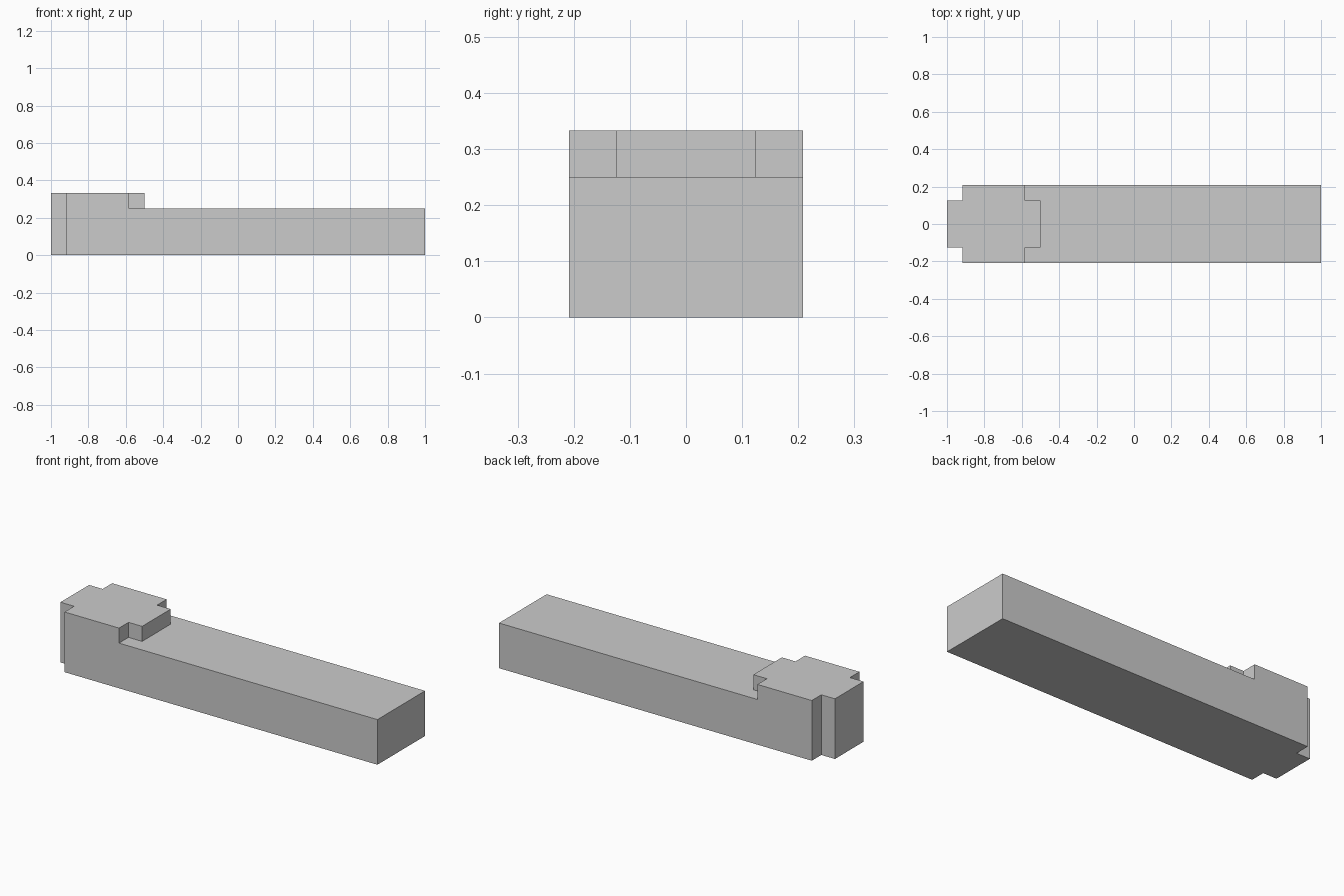
import bpy
import bmesh

if "Cube" in bpy.data.objects:
    bpy.data.objects.remove(bpy.data.objects["Cube"])

U = 1 / 12          # the model fits a grid of twelfths
W, T = 2.5 * U, 1.5 * U          # half widths of body and tabs
X0, X1, X2, X3, X4 = -1, -11 * U, -7 * U, -6 * U, 1

bm = bmesh.new()


def raise_faces(faces, height):
    """Extrude faces straight up."""
    out = bmesh.ops.extrude_face_region(bm, geom=faces)["geom"]
    verts = [g for g in out if isinstance(g, bmesh.types.BMVert)]
    bmesh.ops.translate(bm, verts=verts, vec=(0, 0, height))
    return [g for g in out if isinstance(g, bmesh.types.BMFace)]


# Footprint: tabbed head plus the remaining shaft, sharing the front tab's edges
half = [(X0, -T), (X1, -T), (X1, -W), (X2, -W), (X2, -T), (X3, -T)]
outline = half + [(x, -y) for x, y in reversed(half)]
head = [bm.verts.new((x, y, 0)) for x, y in outline]
ends = [bm.verts.new((X4, y, 0)) for y in (W, -W)]
base = [bm.faces.new(head), bm.faces.new(head[3:9] + ends)]

# Full-length body, then the raised head on top
tops = raise_faces(base, 3 * U)
raise_faces([min(tops, key=lambda f: f.calc_center_median().x)], U)

# Merge coplanar faces and tidy normals
bmesh.ops.dissolve_limit(bm, angle_limit=0.01, verts=bm.verts[:], edges=bm.edges[:])
bmesh.ops.recalc_face_normals(bm, faces=bm.faces[:])

mesh = bpy.data.meshes.new("stepped_beam")
bm.to_mesh(mesh)
bm.free()
bpy.context.collection.objects.link(bpy.data.objects.new("stepped_beam", mesh))
